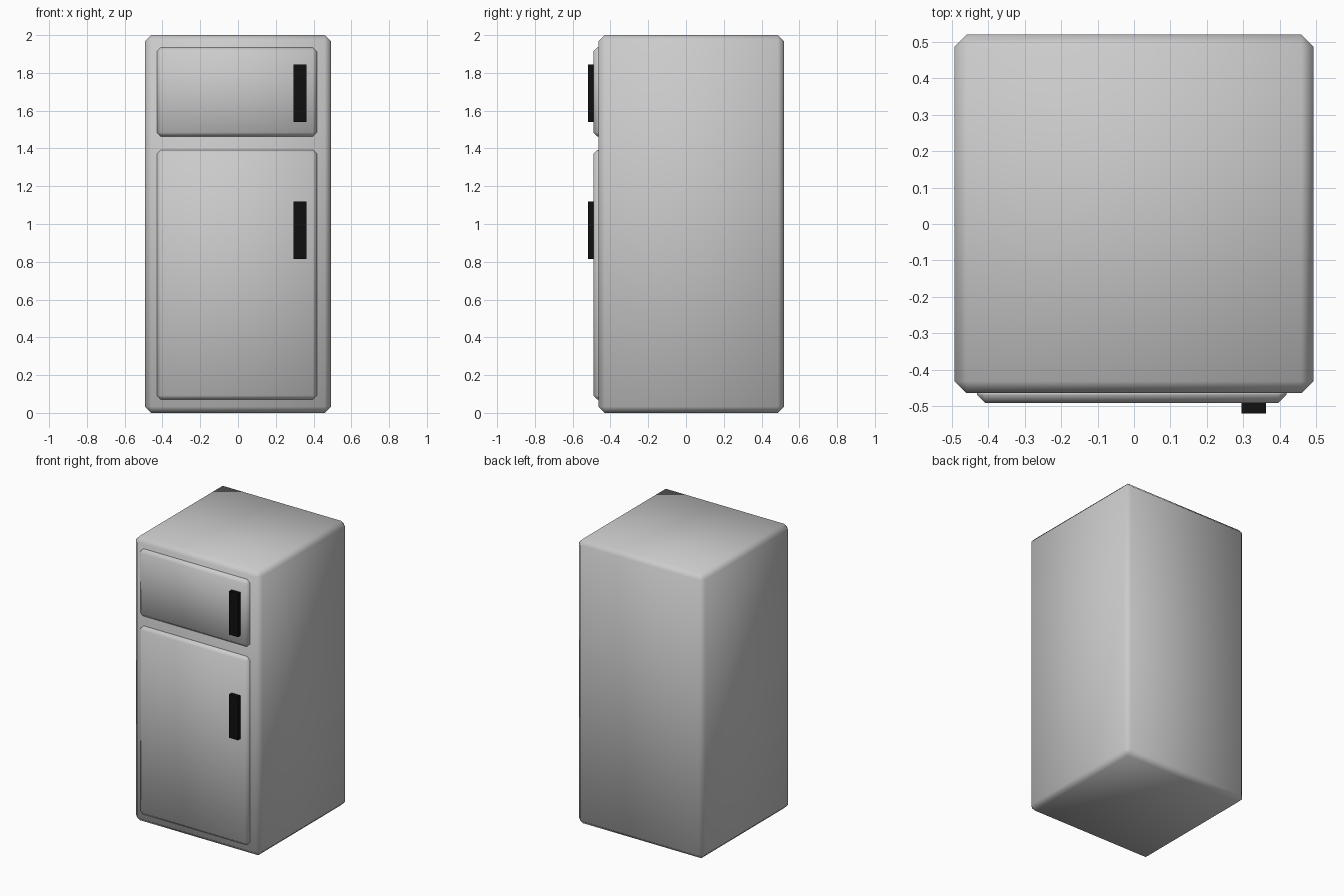
import bpy, bmesh
from mathutils import Vector

if "Cube" in bpy.data.objects:
    bpy.data.objects.remove(bpy.data.objects["Cube"])


def box(name, lo, hi, bevel=0.0, mat=None):
    """Axis-aligned box between two corners, with single-step chamfered edges."""
    lo, hi = Vector(lo), Vector(hi)
    bm = bmesh.new()
    bmesh.ops.create_cube(bm, size=1)
    bmesh.ops.scale(bm, vec=hi - lo, verts=bm.verts)
    bmesh.ops.translate(bm, vec=(lo + hi) / 2, verts=bm.verts)
    if bevel:
        bmesh.ops.bevel(bm, geom=bm.edges[:], offset=bevel, segments=1,
                        profile=0.5, affect='EDGES')
        for f in bm.faces:
            f.smooth = True
    mesh = bpy.data.meshes.new(name)
    bm.to_mesh(mesh)
    bm.free()
    obj = bpy.data.objects.new(name, mesh)
    bpy.context.collection.objects.link(obj)
    if mat:
        mesh.materials.append(mat)
    return obj


black = bpy.data.materials.new("handle_black")
black.diffuse_color = (0.005, 0.005, 0.005, 1)
black.use_nodes = True
black.node_tree.nodes["Principled BSDF"].inputs["Base Color"].default_value = black.diffuse_color

# Cabinet
box("cabinet", (-0.492, -0.464, 0), (0.492, 0.519, 2), 0.033)

# Doors with their handles: door bottom/top, handle bottom/top
for part, z0, z1, h0, h1 in (("freezer", 1.463, 1.935, 1.54, 1.845),
                             ("fridge", 0.07, 1.393, 0.815, 1.12)):
    box(part + "_door", (-0.43, -0.491, z0), (0.418, -0.44, z1), 0.022)
    box(part + "_handle", (0.295, -0.519, h0), (0.362, -0.485, h1), mat=black)
